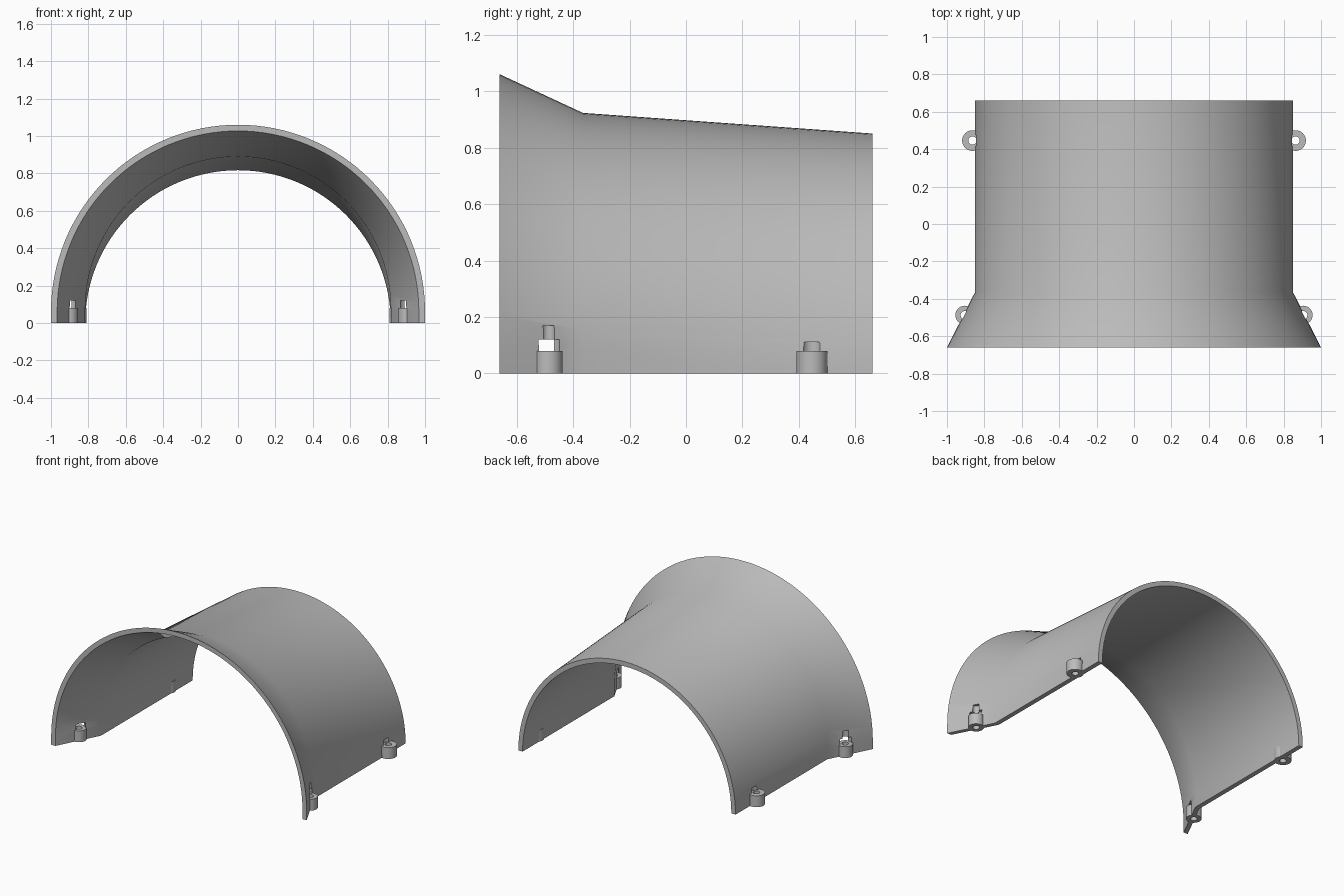
import bpy, bmesh, math

if "Cube" in bpy.data.objects:
    bpy.data.objects.remove(bpy.data.objects["Cube"])

grey = bpy.data.materials.new("plain_grey")
grey.diffuse_color = (0.5, 0.5, 0.5, 1)
grey.use_nodes = True
grey.node_tree.nodes["Principled BSDF"].inputs["Base Color"].default_value = grey.diffuse_color


def make_object(name, bm):
    bmesh.ops.recalc_face_normals(bm, faces=bm.faces)
    mesh = bpy.data.meshes.new(name)
    bm.to_mesh(mesh)
    bm.free()
    ob = bpy.data.objects.new(name, mesh)
    bpy.context.collection.objects.link(ob)
    mesh.materials.append(grey)
    return ob


def smooth(ob):
    bpy.ops.object.select_all(action='DESELECT')
    ob.select_set(True)
    bpy.context.view_layer.objects.active = ob
    bpy.ops.object.shade_smooth_by_angle(angle=math.radians(32))


def arch(radius, height, y, n=64):
    """Half circle over short straight legs that reach the ground."""
    rise = height - radius
    pts = [(radius, y, 0)]
    for i in range(n + 1):
        a = math.pi * i / n
        pts.append((radius * math.cos(a), y, max(0, rise) + radius * math.sin(a)))
    pts.append((-radius, y, 0))
    return pts


def cylinder(name, x, y, z0, z1, r, n=32):
    bm = bmesh.new()
    bmesh.ops.create_cone(bm, cap_ends=True, segments=n, radius1=r, radius2=r, depth=z1 - z0)
    bmesh.ops.translate(bm, verts=bm.verts, vec=(x, y, (z0 + z1) / 2))
    return make_object(name, bm)


def cut(ob, cutter):
    mod = ob.modifiers.new("cut", 'BOOLEAN')
    mod.operation = 'DIFFERENCE'
    mod.solver = 'EXACT'
    mod.object = cutter
    cutter.hide_render = True
    cutter.hide_set(True)


# arched shell: flared front, waist, straight rear, closed into a thin wall
T = 0.033
stations = [(1.0, 1.06, -0.66), (0.85, 0.923, -0.365), (0.85, 0.85, 0.66)]
bm = bmesh.new()
outer = [[bm.verts.new(p) for p in arch(r, h, y)] for r, h, y in stations]
inner = [[bm.verts.new(p) for p in arch(r - T, h - T, y)] for r, h, y in stations]
loops = outer + inner[::-1]
for k, a in enumerate(loops):
    b = loops[(k + 1) % len(loops)]
    for i in range(len(a) - 1):
        bm.faces.new((a[i], a[i + 1], b[i + 1], b[i]))
for end in (0, -1):
    for s in range(2):
        bm.faces.new((outer[s][end], outer[s + 1][end], inner[s + 1][end], inner[s][end]))
bmesh.ops.remove_doubles(bm, verts=bm.verts, dist=1e-5)
shell = make_object("arched_shell", bm)

# screw lugs, with screw holes and head clearance notches in the wall
lugs = []
for side, s in (("right", 1), ("left", -1)):
    for end, x, y, r, steps in (
            ("front", 0.905, -0.487, 0.05, ((0.08, 0.12, 0.042), (0.11, 0.17, 0.022))),
            ("rear", 0.864, 0.446, 0.055, ((0.08, 0.112, 0.034),))):
        lug = cylinder(f"{end}_{side}_lug", s * x, y, 0, 0.08, r)
        hole = cylinder(f"{end}_{side}_hole_cutter", s * x, y, -0.05, 0.1, 0.022)
        cut(lug, hole)
        cut(shell, hole)
        for i, (z0, z1, cr) in enumerate(steps):
            cut(shell, cylinder(f"{end}_{side}_notch_cutter_{i}", s * x, y, z0, z1, cr))
        lugs.append(lug)

# bake the cuts, then drop the helpers
bpy.context.view_layer.update()
for ob in [shell] + lugs:
    deps = bpy.context.evaluated_depsgraph_get()
    mesh = bpy.data.meshes.new_from_object(ob.evaluated_get(deps))
    ob.modifiers.clear()
    ob.data = mesh
for ob in list(bpy.data.objects):
    if "cutter" in ob.name:
        bpy.data.objects.remove(ob)
for ob in [shell] + lugs:
    smooth(ob)
